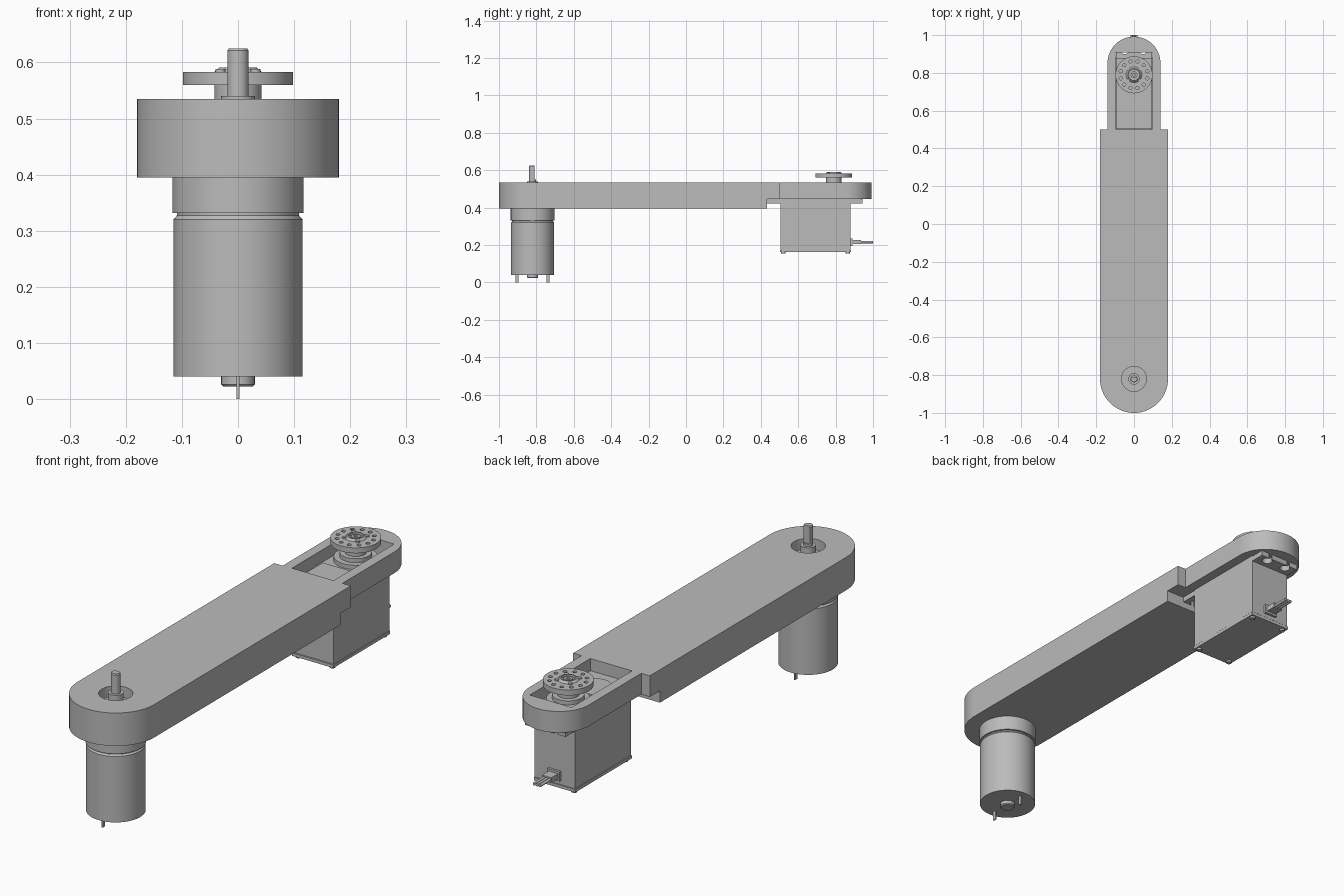
import bpy, bmesh, math
from mathutils import Matrix, Vector

if "Cube" in bpy.data.objects:
    bpy.data.objects.remove(bpy.data.objects["Cube"], do_unlink=True)

grey = bpy.data.materials.new("plain grey")
grey.use_nodes = True
COLOUR = (0.5, 0.5, 0.5, 1)
grey.diffuse_color = COLOUR
grey.node_tree.nodes["Principled BSDF"].inputs["Base Color"].default_value = COLOUR

MOTOR_Y, SERVO_Y = -0.82, 0.79


def finish(name, bm):
    bmesh.ops.recalc_face_normals(bm, faces=bm.faces)
    mesh = bpy.data.meshes.new(name)
    bm.to_mesh(mesh)
    bm.free()
    mesh.materials.append(grey)
    obj = bpy.data.objects.new(name, mesh)
    bpy.context.collection.objects.link(obj)
    return obj


def box(name, x, y, z):
    """Box from (low, high) pairs on each axis."""
    bm = bmesh.new()
    bmesh.ops.create_cube(bm, size=1)
    for v in bm.verts:
        for i, (low, high) in enumerate((x, y, z)):
            v.co[i] = high if v.co[i] > 0 else low
    return finish(name, bm)


def prism(name, outline, z):
    """Extrude an xy outline between two heights."""
    bm = bmesh.new()
    base = bm.faces.new([bm.verts.new((x, y, z[0])) for x, y in outline])
    top = bmesh.ops.extrude_face_region(bm, geom=[base])["geom"]
    verts = [g for g in top if isinstance(g, bmesh.types.BMVert)]
    bmesh.ops.translate(bm, verts=verts, vec=(0, 0, z[1] - z[0]))
    return finish(name, bm)


def lathe(name, profile, x, y, steps=48):
    """Spin a (radius, height) profile around a vertical axis."""
    bm = bmesh.new()
    verts = [bm.verts.new((r, 0, z)) for r, z in profile]
    edges = [bm.edges.new(pair) for pair in zip(verts, verts[1:])]
    bmesh.ops.spin(bm, geom=verts + edges, cent=(0, 0, 0), axis=(0, 0, 1),
                   angle=math.tau, steps=steps)
    bmesh.ops.remove_doubles(bm, verts=bm.verts, dist=1e-5)
    bmesh.ops.translate(bm, verts=bm.verts, vec=(x, y, 0))
    return finish(name, bm)


def disc(name, r, z, x, y, steps=48):
    return lathe(name, [(0, z[0]), (r, z[0]), (r, z[1]), (0, z[1])], x, y, steps)


def apply_boolean(obj, others, operation="DIFFERENCE"):
    for other in others:
        mod = obj.modifiers.new("bool", "BOOLEAN")
        mod.operation, mod.object, mod.solver = operation, other, "EXACT"
        bpy.context.view_layer.objects.active = obj
        bpy.ops.object.modifier_apply(modifier=mod.name)
        bpy.data.objects.remove(other, do_unlink=True)


def arc(r, cy, start, steps=32):
    angles = [start + math.pi * i / steps for i in range(steps + 1)]
    return [(r * math.cos(a), cy + r * math.sin(a)) for a in angles]


# Arm: wide beam with round front, narrower round servo end
arm = prism("arm", arc(0.18, MOTOR_Y, math.pi) + [(0.18, 0.5), (-0.18, 0.5)], (0.395, 0.535))
servo_end = prism("servo_end", [(-0.14, 0.4), (0.14, 0.4)] + arc(0.14, 0.852, 0), (0.445, 0.535))
apply_boolean(arm, [servo_end], "UNION")
apply_boolean(arm, [
    box("flange_notch", (-0.3, 0.3), (0.432, 0.7), (0.3, 0.445)),
    box("servo_window", (-0.098, 0.098), (0.502, 0.908), (0.4, 0.6)),
    disc("shaft_hole", 0.066, (0.45, 0.6), 0, MOTOR_Y),
    disc("gearbox_pocket", 0.1175, (0.3, 0.49), 0, MOTOR_Y),
])

# Gear motor
lathe("motor_can", [(0, 0.04), (0.115, 0.04), (0.115, 0.32), (0.109, 0.327), (0.109, 0.332),
                    (0.117, 0.332), (0.117, 0.489), (0.03, 0.489), (0.03, 0.54), (0, 0.54)],
      0, MOTOR_Y, 64)
lathe("motor_rear_bearing", [(0, 0.022), (0.026, 0.022), (0.03, 0.026), (0.03, 0.041), (0, 0.041)],
      0, MOTOR_Y)
shaft = lathe("motor_shaft", [(0, 0.53), (0.019, 0.53), (0.019, 0.621), (0.016, 0.625), (0, 0.625)],
              0, MOTOR_Y, 32)
apply_boolean(shaft, [box("shaft_flat", (-0.1, 0.1), (MOTOR_Y + 0.011, -0.7), (0.55, 0.7))])
for side, name in ((-1, "front_terminal"), (1, "rear_terminal")):
    y = MOTOR_Y + side * 0.083
    box(name, (-0.0025, 0.0025), (y - 0.008, y + 0.008), (0, 0.041))

# Servo body with base plate and screws
box("servo_body", (-0.095, 0.095), (0.505, 0.88), (0.178, 0.485))
box("servo_base", (-0.097, 0.097), (0.502, 0.882), (0.163, 0.176))
box("servo_base_gap", (-0.093, 0.093), (0.508, 0.877), (0.174, 0.18))
for x in (-0.08, 0.08):
    for y in (0.52, 0.865):
        disc("servo_base_screw", 0.011, (0.155, 0.165), x, y, 20)
box("servo_label_plate", (-0.085, 0.085), (0.57, 0.69), (0.484, 0.49))
disc("servo_idler_boss", 0.06, (0.48, 0.488), 0, 0.605)

# Mounting flange with four screw slots
flange = box("servo_flange", (-0.095, 0.095), (0.434, 0.943), (0.422, 0.4445))
slots = []
for x in (-0.048, 0.048):
    for y, edge in ((0.457, 0.4), (0.92, 0.98)):
        slots.append(disc("slot_hole", 0.021, (0.4, 0.46), x, y, 24))
        slots.append(box("slot_gap", (x - 0.008, x + 0.008), sorted((y, edge)), (0.4, 0.46)))
apply_boolean(flange, slots)

# Output boss and collar
lathe("servo_output_boss", [(0, 0.48), (0.085, 0.48), (0.085, 0.503), (0.062, 0.503),
                            (0.062, 0.52), (0.042, 0.52), (0.042, 0.561), (0, 0.561)], 0, SERVO_Y)

# Round horn with a ring of holes and raised hub
horn = lathe("servo_horn", [(0, 0.56), (0.098, 0.56), (0.098, 0.583), (0.042, 0.583), (0.033, 0.591),
                            (0.028, 0.591), (0.028, 0.58), (0, 0.58)], 0, SERVO_Y, 64)
holes = []
for i in range(12):
    a = math.radians(15 + 30 * i)
    holes.append(disc("horn_hole", 0.0085, (0.55, 0.6), 0.073 * math.cos(a),
                      SERVO_Y + 0.073 * math.sin(a), 16))
apply_boolean(horn, holes)
for i in range(4):
    a = math.radians(45 + 90 * i)
    disc("hub_screw", 0.009, (0.58, 0.588), 0.044 * math.cos(a), SERVO_Y + 0.044 * math.sin(a), 16)
lathe("horn_screw", [(0.008, 0.575), (0.008, 0.588), (0.018, 0.588), (0.018, 0.575)], 0, SERVO_Y, 24)

# Cable strain relief and three wires
box("cable_relief", (-0.03, 0.03), (0.875, 0.89), (0.195, 0.235))
box("cable_grip", (-0.022, 0.022), (0.885, 0.935), (0.204, 0.226))
for x in (-0.013, 0, 0.013):
    wire = disc("cable_wire", 0.0065, (0.92, 1), 0, 0, 16)
    wire.data.transform(Matrix.Translation(Vector((x, 0, 0.215))) @ Matrix.Rotation(-math.pi / 2, 4, "X"))

# Smooth shading on round surfaces only
bpy.ops.object.select_all(action="DESELECT")
for obj in bpy.context.scene.objects:
    if obj.type == "MESH" and obj.data.materials and obj.data.materials[0] == grey:
        obj.select_set(True)
        bpy.context.view_layer.objects.active = obj
bpy.ops.object.shade_smooth_by_angle(angle=math.radians(30))
